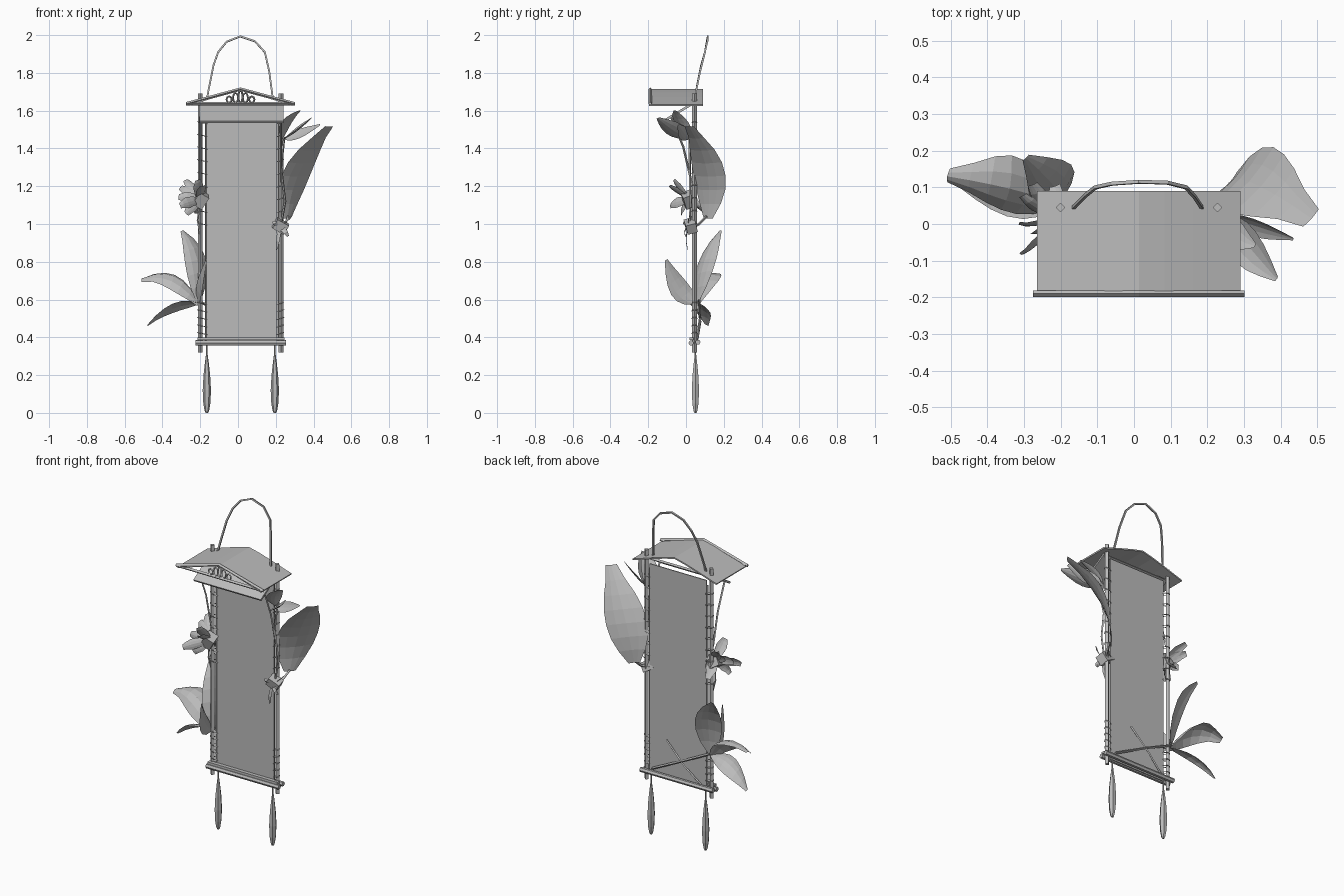
import bpy, math, random
from mathutils import Vector

random.seed(4)
if "Cube" in bpy.data.objects:
    bpy.data.objects.remove(bpy.data.objects["Cube"])

mat = bpy.data.materials.new("plain_grey")
mat.use_nodes = True
GREY = (0.5, 0.5, 0.5, 1)
mat.diffuse_color = GREY
mat.node_tree.nodes["Principled BSDF"].inputs["Base Color"].default_value = GREY


def mesh_object(name, verts, faces):
    mesh = bpy.data.meshes.new(name)
    mesh.from_pydata([tuple(v) for v in verts], [], faces)
    mesh.materials.append(mat)
    obj = bpy.data.objects.new(name, mesh)
    bpy.context.collection.objects.link(obj)
    return obj


def tube(name, points, radius, radii=None, sides=0, closed=False):
    """Sweep a low-poly round section along a path."""
    curve = bpy.data.curves.new(name, "CURVE")
    curve.dimensions = "3D"
    curve.bevel_depth = radius
    curve.bevel_resolution = sides
    curve.use_fill_caps = True
    spline = curve.splines.new("POLY")
    spline.points.add(len(points) - 1)
    spline.use_cyclic_u = closed
    for i, p in enumerate(points):
        spline.points[i].co = (*p, 1)
        spline.points[i].radius = radii[i] if radii else 1
    temp = bpy.data.objects.new(name + "_path", curve)
    bpy.context.collection.objects.link(temp)
    bpy.context.view_layer.update()
    mesh = bpy.data.meshes.new_from_object(
        temp.evaluated_get(bpy.context.evaluated_depsgraph_get()))
    bpy.data.objects.remove(temp)
    mesh.name = name
    mesh.materials.clear()
    mesh.materials.append(mat)
    mesh.shade_flat()
    obj = bpy.data.objects.new(name, mesh)
    bpy.context.collection.objects.link(obj)


def box(name, center, size, tilt=(0, 0, 0)):
    bpy.ops.mesh.primitive_cube_add(size=1, location=center, rotation=tilt)
    obj = bpy.context.object
    obj.name = name
    obj.scale = size
    obj.data.materials.append(mat)


def leaf(name, base, bend, tip, side, fold=0.25, rows=6, blunt=0.15):
    """Creased leaf along a bent midrib; side is the half-width vector."""
    base, bend, tip, side = map(Vector, (base, bend, tip, side))
    verts, faces = [], []
    for i in range(rows + 1):
        t = i / rows
        mid = base * (1 - t) ** 2 + bend * 2 * t * (1 - t) + tip * t * t
        along = ((bend - base) * (1 - t) + (tip - bend) * t).normalized()
        width = side * max(math.sin(math.pi * t ** 0.85) ** 0.75 if 0 < t < 1 else 0, blunt)
        lift = along.cross(side).normalized() * width.length * fold
        verts += [mid - width + lift, mid - width * 0.5 + lift * 0.3, mid,
                  mid + width * 0.5 + lift * 0.3, mid + width + lift]
    for i in range(rows):
        for j in range(4):
            a = i * 5 + j
            faces.append((a, a + 1, a + 6, a + 5))
    mesh_object(name, verts, faces)


MID = 0.013          # centre line of the hanging
POLE_Y = 0.045
POLES = {"right": -0.2, "left": 0.228}

# hanging cloth
box("cloth_panel", (0.02, 0.045, 0.985), (0.375, 0.006, 1.25))

# bottom rail: two rods and a flat batten
for k, y in enumerate((0.027, 0.063)):
    tube(f"bottom_rod_{k}", [(-0.225, y, 0.37 + k * 0.005), (0.255, y, 0.37 + k * 0.005)], 0.014, sides=1)
box("bottom_batten", (0.015, 0.03, 0.392), (0.46, 0.022, 0.014))

# poles with lashings, lacing, struts and tassels
for name, x in POLES.items():
    s = 1 if x > 0 else -1
    edge = 0.21 if s > 0 else -0.168
    tube(f"{name}_pole", [(x, POLE_Y, 0.32), (x, POLE_Y, 1.69)], 0.013, sides=0)
    tube(f"{name}_inner_cord", [(edge + s * 0.003, 0.04, 0.38), (edge + s * 0.003, 0.04, 1.58)], 0.004)
    heights = [0.42 + 0.04 * k for k in range(5)] + [1.0 + 0.067 * k for k in range(9)]
    outer, inner = x + s * 0.015, edge - s * 0.006
    for k, z in enumerate(heights):
        ring = [((outer + inner) / 2 + (outer - inner) / 2 * math.cos(a),
                 POLE_Y + 0.014 * math.sin(a), z + 0.006 * math.cos(a))
                for a in [math.tau * i / 8 for i in range(8)]]
        tube(f"{name}_lacing_{k}", ring, 0.0022, closed=True)
    tube(f"{name}_strut", [(x, 0.03, 1.22), (x, -0.015, 1.41), (x, -0.08, 1.57)], 0.006)
    tx = x + 0.035 if s < 0 else x - 0.033
    tube(f"{name}_tassel", [(tx, 0.05, z) for z in (0.37, 0.31, 0.26, 0.2, 0.12, 0.05, 0.012, 0.0)],
         0.022, [0.2, 0.2, 0.5, 0.8, 1, 0.85, 0.55, 0.3], sides=1)

# slanted visor board jutting out below the roof
box("visor_board", (0.018, -0.047, 1.588), (0.445, 0.185, 0.012), (math.radians(31), 0, 0))

# roof sheet with a softly rounded ridge
profile = [(-0.278, 1.632), (-0.15, 1.673), (-0.07, 1.697), (0, 1.714),
           (0.07, 1.697), (0.15, 1.673), (0.278, 1.632)]
verts = [(MID + x, y, z) for y in (-0.195, 0.09) for x, z in profile]
n = len(profile)
roof = mesh_object("roof", verts, [(i, i + 1, i + 1 + n, i + n) for i in range(n - 1)])
solid = roof.modifiers.new("thickness", "SOLIDIFY")
solid.thickness = 0.008

# gable trim and scrollwork
tube("gable_beam", [(MID - 0.288, -0.19, 1.637), (MID + 0.288, -0.19, 1.637)], 0.009)
tube("gable_rafters", [(MID - 0.285, -0.19, 1.637), (MID, -0.19, 1.714), (MID + 0.285, -0.19, 1.637)], 0.009)
for k, (dx, r, h) in enumerate([(-0.06, 0.014, 0.017), (-0.026, 0.014, 0.026), (0, 0.011, 0.032),
                                (0.026, 0.014, 0.026), (0.06, 0.014, 0.017)]):
    loop = [(MID + dx + r * math.cos(a), -0.19, 1.642 + h + h * math.sin(a))
            for a in [math.tau * i / 8 for i in range(8)]]
    tube(f"gable_scroll_{k}", loop, 0.005, closed=True)

# carrying handle, leaning back
arch = [(-0.165, 0.045, 1.66), (-0.15, 0.06, 1.74), (-0.13, 0.08, 1.84), (-0.105, 0.1, 1.91),
        (-0.06, 0.11, 1.965), (0.012, 0.115, 1.993), (0.09, 0.113, 1.967), (0.142, 0.1, 1.91),
        (0.165, 0.075, 1.81), (0.185, 0.045, 1.66)]
tube("handle", arch, 0.0065)

# lower right spray: broad leaves
root = (-0.205, 0.055, 0.58)
leaf("lower_leaf_tall", root, (-0.18, 0.08, 0.85), (-0.295, 0.18, 0.965), (0.055, 0.05, 0.015))
leaf("lower_leaf_wide", root, (-0.32, 0.1, 0.8), (-0.51, 0.13, 0.71), (0.015, 0.075, 0.035),
     fold=0.45, blunt=0.25)
leaf("lower_leaf_droop", root, (-0.36, 0.08, 0.61), (-0.48, 0.11, 0.465), (0.0, 0.055, -0.025))
leaf("lower_leaf_front", root, (-0.2, -0.04, 0.62), (-0.165, -0.105, 0.81), (-0.012, 0.043, 0.032))

# crossed stems behind the cloth
tube("stem_rising", [(0.18, 0.06, 0.4), (-0.02, 0.075, 0.5), (-0.205, 0.06, 0.59)], 0.007)
tube("stem_falling", [(0.08, 0.07, 0.6), (-0.04, 0.075, 0.48), (-0.14, 0.06, 0.39)], 0.006)

# flower cluster on the right pole
heart = Vector((-0.2, 0.015, 1.13))
for k in range(10):
    a = math.tau * k / 10 + random.uniform(-0.2, 0.2)
    out = Vector((-0.045 + 0.07 * math.cos(a), 0.03 * random.uniform(-1, 1) - 0.09 * math.sin(a * 2),
                  0.1 * math.sin(a) + 0.015))
    side = out.cross(Vector((0.3, -1, 0.2))).normalized() * 0.03
    leaf(f"flower_petal_{k}", heart, heart + out * 0.7 + Vector((0, -0.02, 0.01)), heart + out,
         side, rows=4, blunt=0.5)
box("flower_heart", heart, (0.06, 0.06, 0.075), (0.4, 0.5, 0.3))
tube("flower_stem", [heart, (-0.215, 0.03, 1.02), (-0.2, 0.04, 0.94)], 0.005)

# upper left spray: one huge leaf and three small ones
leaf("great_leaf", (0.262, 0.115, 1.03), (0.285, 0.155, 1.3), (0.485, 0.015, 1.515),
     (0.076, 0.085, 0.0), fold=0.12, rows=7, blunt=0.28)
leaf("upper_leaf_front", (0.245, 0.02, 1.45), (0.31, -0.06, 1.48), (0.39, -0.15, 1.56), (0.028, 0.042, 0.025))
leaf("upper_leaf_side", (0.245, 0.02, 1.45), (0.32, 0.0, 1.46), (0.435, -0.04, 1.525), (0, 0.025, 0.025))
leaf("upper_leaf_tall", (0.235, 0.02, 1.45), (0.25, -0.04, 1.54), (0.33, -0.06, 1.6), (0.025, 0.04, -0.005))
tube("upper_stem", [(0.225, 0.02, 0.98), (0.25, 0.025, 1.12), (0.228, 0.02, 1.3), (0.245, 0.02, 1.46)], 0.006)
tube("great_leaf_stem", [(0.225, 0.03, 0.98), (0.25, 0.07, 1.0), (0.265, 0.11, 1.04)], 0.007)

# ribbon knot with tails
box("ribbon_knot", (0.225, 0.025, 0.99), (0.07, 0.055, 0.055), (0.3, 0.5, 0.2))
for k, (dx, dy, dz) in enumerate([(-0.02, -0.01, -0.12), (0.04, -0.02, -0.05),
                                  (0.06, 0.0, 0.06), (-0.04, -0.03, 0.03)]):
    leaf(f"ribbon_tail_{k}", (0.225, 0.02, 0.985), (0.225 + dx * 0.6, dy, 0.985 + dz * 0.4),
         (0.225 + dx, 0.02 + dy, 0.985 + dz), (0.012, 0, 0.008), rows=3, blunt=0.4)
